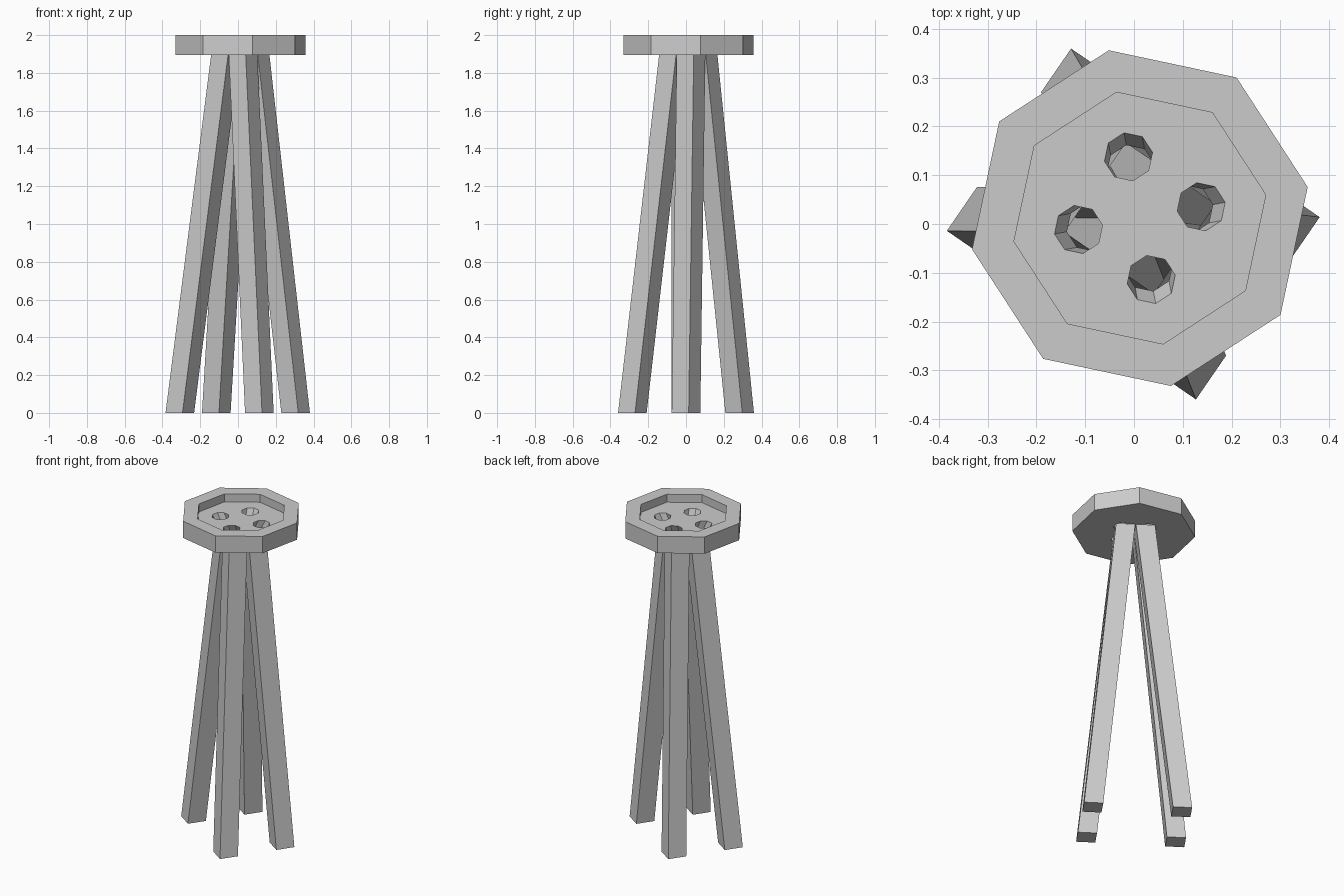
import bpy, bmesh
from math import cos, sin, radians

if "Cube" in bpy.data.objects:
    bpy.data.objects.remove(bpy.data.objects["Cube"])

TURN = radians(10.5)          # shared twist of seat, holes and leg sections
CX = CY = 0.012               # seat centre
Z_LOW, Z_FLOOR, Z_TOP = 1.895, 1.95, 2.0


def polar(r, k):
    a = TURN + radians(90 * k)
    return CX + r * cos(a), CY + r * sin(a)


def stack(name, rings, sides, cap_end=True):
    """Loft a regular polygon through (x, y, z, radius) rings."""
    bm = bmesh.new()
    loops = []
    for x, y, z, r in rings:
        loops.append([bm.verts.new((x + r * cos(TURN + radians(360 * i / sides)),
                                    y + r * sin(TURN + radians(360 * i / sides)), z))
                      for i in range(sides)])
    for a, b in zip(loops, loops[1:]):
        for i in range(sides):
            j = (i + 1) % sides
            bm.faces.new((a[i], a[j], b[j], b[i]))
    bm.faces.new(loops[0][::-1])
    if cap_end:
        bm.faces.new(loops[-1])
    mesh = bpy.data.meshes.new(name)
    bm.to_mesh(mesh)
    bm.free()
    ob = bpy.data.objects.new(name, mesh)
    bpy.context.collection.objects.link(ob)
    return ob


# octagonal seat with a dished recess
seat = stack("seat", [(CX, CY, Z_LOW, 0.35), (CX, CY, Z_TOP, 0.35),
                      (CX, CY, Z_TOP, 0.2625), (CX, CY, Z_FLOOR, 0.2625)], 8)

# slanted octagonal holes through the recess floor
for k in range(4):
    rings = []
    for z in (1.88, 1.97):
        x, y = polar(0.128 + (z - Z_FLOOR) * 0.47, k)
        rings.append((x, y, z, 0.05))
    cutter = stack("hole_cutter", rings, 8)
    cutter.hide_render = True
    cutter.hide_set(True)
    mod = seat.modifiers.new("hole", 'BOOLEAN')
    mod.operation = 'DIFFERENCE'
    mod.solver = 'EXACT'
    mod.object = cutter

# splayed square legs, open at the top beneath the holes
legs = [("right_leg", 0.305, 0.0), ("back_leg", -0.115, 0.284),
        ("left_leg", -0.308, 0.0), ("front_leg", 0.113, -0.284)]
for k, (name, fx, fy) in enumerate(legs):
    tx, ty = polar(0.08, k)
    stack(name, [(fx, fy, 0, 0.077), (tx, ty, Z_LOW, 0.077)], 4, cap_end=False)
